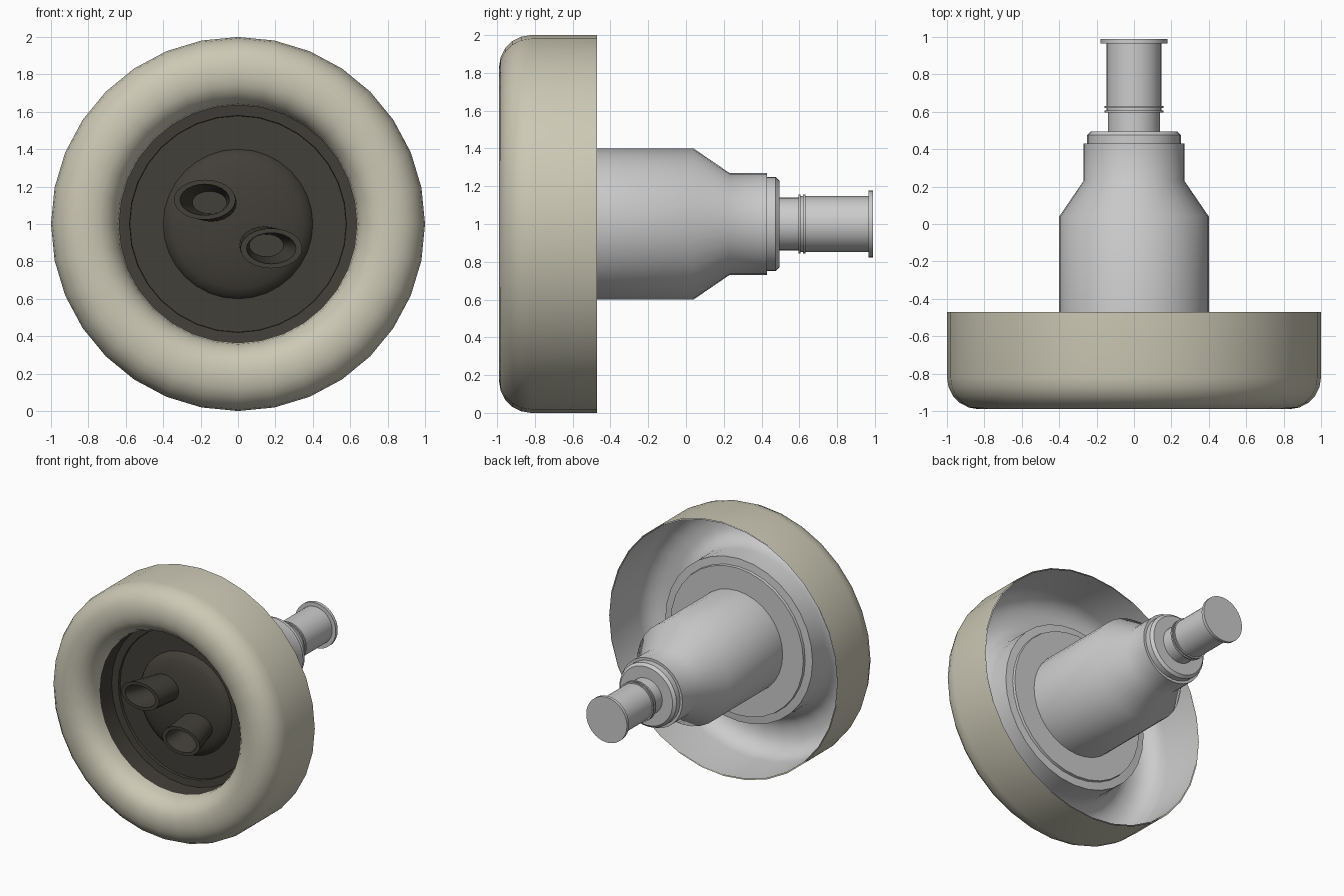
import bpy, bmesh, math

if "Cube" in bpy.data.objects:
    bpy.data.objects.remove(bpy.data.objects["Cube"])

SEG = 32
ZC = 1.0


def material(name, rgb):
    m = bpy.data.materials.new(name)
    m.diffuse_color = (*rgb, 1)
    m.use_nodes = True
    m.node_tree.nodes["Principled BSDF"].inputs["Base Color"].default_value = m.diffuse_color
    return m


cream = material("cream", (0.60, 0.58, 0.46))
dark = material("dark", (0.055, 0.05, 0.04))


def loft(name, rings, mat=None, seg=SEG, cap_end=False, angle=35):
    """Skin ellipses given as (cx, cz, rx, rz, y)."""
    bm = bmesh.new()
    loops = []
    for cx, cz, rx, rz, y in rings:
        loops.append([bm.verts.new((cx + rx * math.sin(2 * math.pi * i / seg), y,
                                    cz + rz * math.cos(2 * math.pi * i / seg)))
                      for i in range(seg)])
    for a, b in zip(loops, loops[1:]):
        for i in range(seg):
            j = (i + 1) % seg
            bm.faces.new((a[i], a[j], b[j], b[i]))
    if cap_end:
        bm.faces.new(loops[-1])
    bmesh.ops.recalc_face_normals(bm, faces=bm.faces)
    me = bpy.data.meshes.new(name)
    bm.to_mesh(me)
    bm.free()
    ob = bpy.data.objects.new(name, me)
    bpy.context.collection.objects.link(ob)
    if mat:
        me.materials.append(mat)
    bpy.ops.object.select_all(action='DESELECT')
    bpy.context.view_layer.objects.active = ob
    ob.select_set(True)
    bpy.ops.object.shade_smooth_by_angle(angle=math.radians(angle))
    return ob


def lathe(name, profile, mat=None, cap_end=False, flip=False):
    ob = loft(name, [(0, ZC, r, r, y) for r, y in profile], mat, cap_end=cap_end)
    if flip:
        ob.data.flip_normals()
    return ob


def half_round(r, y, rx, ry, a0, a1, n):
    """Arc points for the rounded shell corners."""
    return [(r + rx * math.cos(math.radians(a0 + (a1 - a0) * k / n)),
             y + ry * math.sin(math.radians(a0 + (a1 - a0) * k / n))) for k in range(n + 1)]


# Rounded outer shell, open at the back
def shell_profile(t):
    return ([(1 - t, -0.47)]
            + half_round(0.83, -0.82, 0.17 - t, 0.17 - t, 0, -90, 5)
            + half_round(0.79, -0.82, 0.155 - t, 0.17 - t, -90, -180, 5))


lathe("shell", shell_profile(0), cream)

# Beige inner skin of the shell, tube wall and back flange
lathe("shell_lining", shell_profile(0.008)
      + [(0.643, -0.66), (0.583, -0.655), (0.58, -0.635), (0.40, -0.635)], flip=True)

# Dark front cup with its shallow dome
dome = [(0.40 * math.cos(math.radians(a)), -0.645 - 0.09 * math.sin(math.radians(a)))
        for a in (0, 15, 30, 45, 60, 75, 88)]
lathe("front_cup", [(0.635, -0.82), (0.635, -0.67), (0.58, -0.665), (0.578, -0.645)] + dome,
      dark, cap_end=True, flip=True)

# Stepped body
lathe("body", [(0.40, -0.635), (0.40, 0.04), (0.27, 0.23), (0.27, 0.43), (0.25, 0.43),
               (0.25, 0.475), (0.23, 0.495), (0.13, 0.495)], cap_end=True)

# Plunger stem, two small rings and end flange
lathe("stem", [(0.14, 0.49), (0.14, 0.60), (0.147, 0.60), (0.147, 0.965)])
for k, y in enumerate((0.595, 0.62)):
    lathe(f"stem_ring_{k}", [(0.14, y), (0.157, y), (0.157, y + 0.012), (0.14, y + 0.012)])
lathe("end_flange", [(0.14, 0.965), (0.178, 0.965), (0.178, 0.99)], cap_end=True)

# Two slanted oval ports inside the cup
for side, name in ((-1, "port_left"), (1, "port_right")):
    def at(x, z, rx, rz, y):
        return (side * x, ZC - side * z, rx, rz, y)
    loft(name, [at(0.13, 0.11, 0.125, 0.10, -0.65),
                at(0.178, 0.13, 0.165, 0.107, -0.965),
                at(0.178, 0.13, 0.132, 0.083, -0.965),
                at(0.152, 0.115, 0.092, 0.06, -0.76)], dark, seg=24, cap_end=True)
